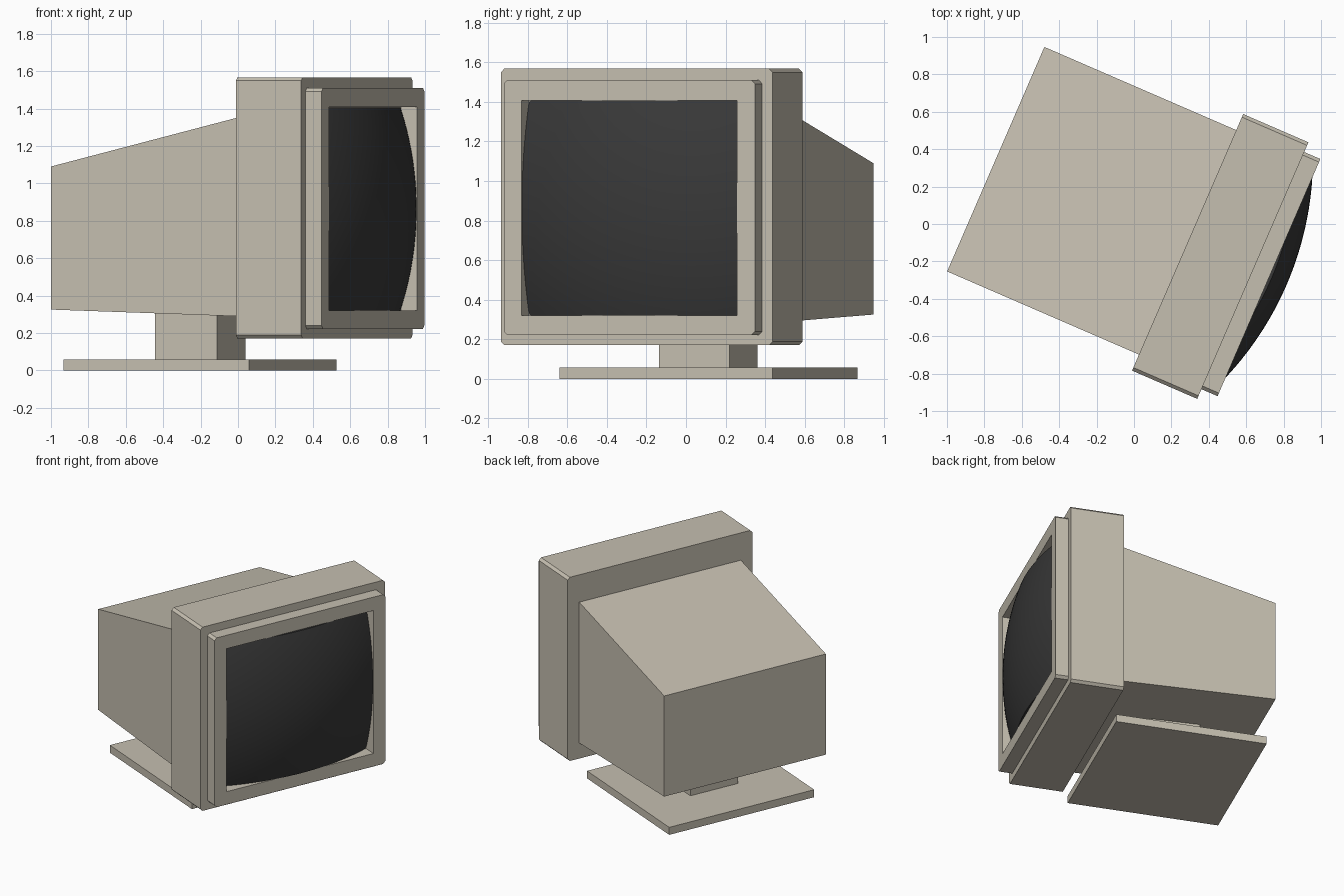
import bpy, bmesh, math

if "Cube" in bpy.data.objects:
    bpy.data.objects.remove(bpy.data.objects["Cube"], do_unlink=True)

TURN = math.radians(-23.43)   # the whole monitor is swivelled about z
MID = 0.024                   # sideways centre of the monitor


def material(name, color):
    m = bpy.data.materials.new(name)
    m.use_nodes = True
    m.diffuse_color = color
    m.node_tree.nodes["Principled BSDF"].inputs["Base Color"].default_value = color
    return m


beige = material("beige plastic", (0.56, 0.52, 0.435, 1))
glass = material("dark glass", (0.04, 0.04, 0.04, 1))


def finish(bm, name, mat):
    bmesh.ops.recalc_face_normals(bm, faces=bm.faces)
    mesh = bpy.data.meshes.new(name)
    bm.to_mesh(mesh)
    bm.free()
    mesh.materials.append(mat)
    obj = bpy.data.objects.new(name, mesh)
    obj.rotation_euler.z = TURN
    bpy.context.collection.objects.link(obj)
    return obj


def block(name, x0, x1, width, z0, z1, chamfer=0, mat=beige):
    """Box facing +x, with optional chamfers along its depth edges."""
    bm = bmesh.new()
    bmesh.ops.create_cube(bm, size=1)
    for v in bm.verts:
        v.co = ((x0 + x1) / 2 + v.co.x * (x1 - x0),
                MID + v.co.y * width,
                (z0 + z1) / 2 + v.co.z * (z1 - z0))
    if chamfer:
        edges = [e for e in bm.edges
                 if abs(e.verts[0].co.x - e.verts[1].co.x) > 0.01]
        bmesh.ops.bevel(bm, geom=edges, offset=chamfer, segments=1,
                        affect='EDGES')
    return finish(bm, name, mat)


# Stand
block("base_plate", -0.772, 0.309, 1.173, 0, 0.057)
block("neck", -0.41, -0.05, 0.386, 0.05, 0.34)

# Tapered rear housing
bm = bmesh.new()
profile = [(-0.816, 0.325), (0.31, 0.288), (0.31, 1.361), (-0.816, 1.09)]
side = bm.faces.new([bm.verts.new((x, MID - 0.654, z)) for x, z in profile])
extruded = bmesh.ops.extrude_face_region(bm, geom=[side])["geom"]
bmesh.ops.translate(bm, vec=(0, 1.308, 0),
                    verts=[g for g in extruded if isinstance(g, bmesh.types.BMVert)])
finish(bm, "rear_housing", beige)

# Front case and the raised bezel with its opening
block("front_case", 0.302, 0.682, 1.495, 0.17, 1.567, chamfer=0.018)
bezel = block("bezel", 0.681, 0.776, 1.382, 0.222, 1.509, chamfer=0.018)
cutter = block("bezel_cutter", 0.6, 0.9, 1.188, 0.32, 1.407)
cutter.hide_render = True
cutter.hide_viewport = True
cutter.display_type = 'WIRE'
opening = bezel.modifiers.new("opening", 'BOOLEAN')
opening.operation = 'DIFFERENCE'
opening.solver = 'EXACT'
opening.object = cutter

# Bulging tube: a patch of a sphere with a skirt down to the case
RADIUS, APEX = 1.72, 0.878
bm = bmesh.new()
bmesh.ops.create_grid(bm, x_segments=28, y_segments=28, size=1)
for v in bm.verts:
    y, z = v.co.x * 0.593, v.co.y * 0.5425
    depth = RADIUS - math.sqrt(RADIUS ** 2 - y * y - z * z)
    v.co = (APEX - depth, MID + y, 0.8635 + z)
rim = [e for e in bm.edges if e.is_boundary]
skirt = bmesh.ops.extrude_edge_only(bm, edges=rim)["geom"]
for g in skirt:
    if isinstance(g, bmesh.types.BMVert):
        g.co.x = 0.67
screen = finish(bm, "screen", glass)

bpy.ops.object.select_all(action='DESELECT')
screen.select_set(True)
bpy.context.view_layer.objects.active = screen
bpy.ops.object.shade_smooth_by_angle(angle=math.radians(30))
